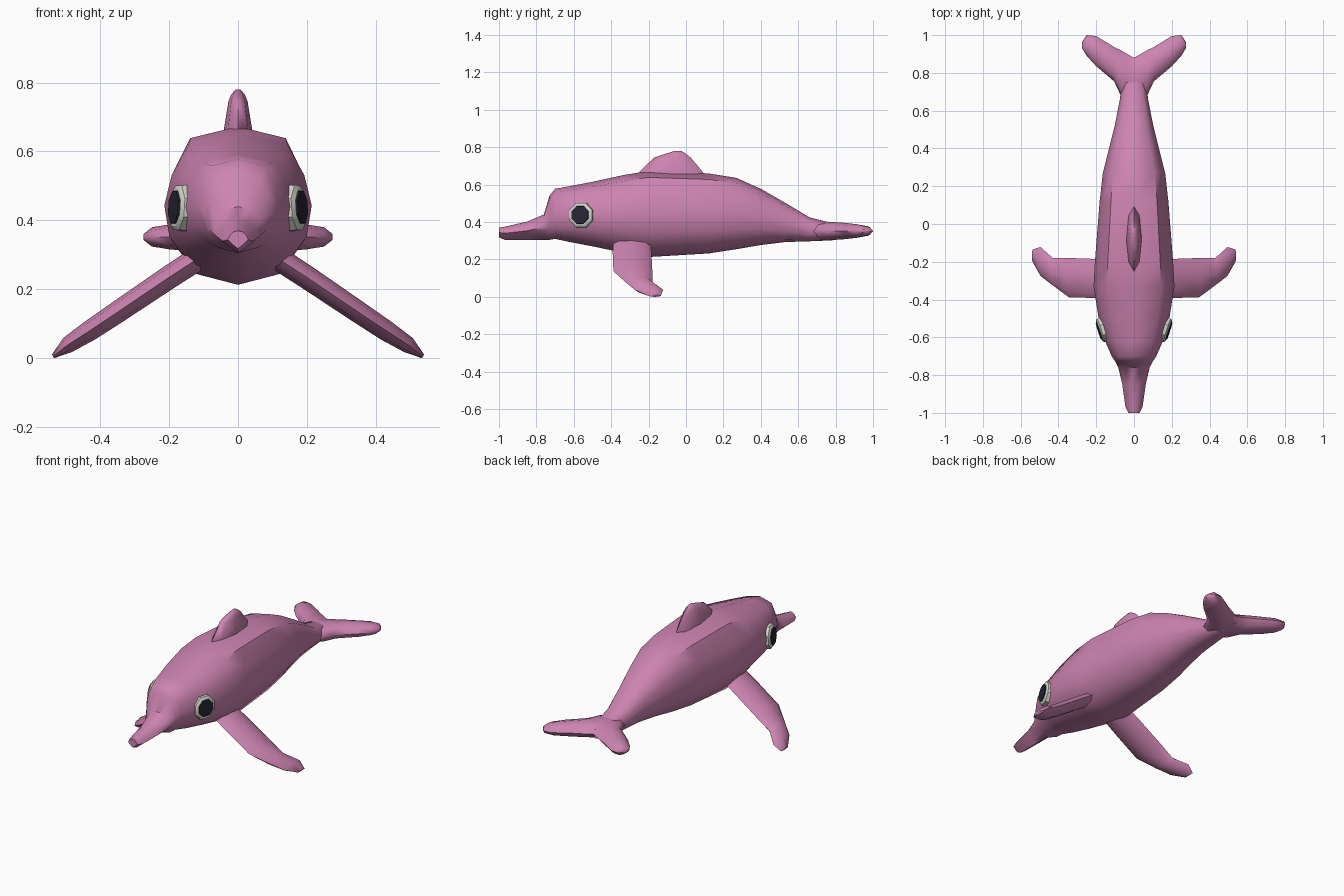
import bpy, bmesh, math
from mathutils import Vector, Matrix

if "Cube" in bpy.data.objects:
    bpy.data.objects.remove(bpy.data.objects["Cube"], do_unlink=True)


def material(name, rgb):
    m = bpy.data.materials.new(name)
    m.use_nodes = True
    m.diffuse_color = (*rgb, 1)
    m.node_tree.nodes["Principled BSDF"].inputs["Base Color"].default_value = (*rgb, 1)
    return m


pink = material("pink skin", (0.61, 0.23, 0.44))
white = material("eye white", (0.66, 0.66, 0.60))
dark = material("pupil dark", (0.018, 0.019, 0.032))


def loft(name, rings, mat, angle=50):
    """Skin a list of equal-length point rings and cap both ends."""
    bm = bmesh.new()
    loops = [[bm.verts.new(p) for p in r] for r in rings]
    n = len(loops[0])
    for a, b in zip(loops, loops[1:]):
        for i in range(n):
            j = (i + 1) % n
            bm.faces.new((a[i], a[j], b[j], b[i]))
    bm.faces.new(loops[0])
    bm.faces.new(loops[-1])
    bmesh.ops.recalc_face_normals(bm, faces=bm.faces)
    me = bpy.data.meshes.new(name)
    bm.to_mesh(me)
    bm.free()
    me.materials.append(mat)
    ob = bpy.data.objects.new(name, me)
    bpy.context.collection.objects.link(ob)
    bpy.ops.object.select_all(action="DESELECT")
    ob.select_set(True)
    bpy.context.view_layer.objects.active = ob
    bpy.ops.object.shade_smooth_by_angle(angle=math.radians(angle))
    return ob


def ring(center, a, b, n=8):
    """Ellipse with half axes a and b."""
    c, a, b = Vector(center), Vector(a), Vector(b)
    return [c + a * math.cos(t) + b * math.sin(t)
            for t in (2 * math.pi * i / n for i in range(n))]


# Half cross-sections, top to bottom: (width fraction, height fraction)
trunk = [(0, 1), (.67, .925), (.9, .71), (1, .5), (.93, .28), (.6, .07), (0, 0)]
beak = [(0, 1), (.45, .93), (.8, .72), (1, .5), (.75, .36), (.4, .18), (0, 0)]


def body_ring(y, z0, z1, w, prof):
    right = [(w * u, y, z0 + (z1 - z0) * v) for u, v in prof]
    return right + [(-x, yy, z) for x, yy, z in right[-2:0:-1]]


# Body with beak: y, bottom, top, half width
beak_stations = [(-1.0, .318, .37, .03), (-.97, .305, .375, .045),
                 (-.85, .305, .402, .062), (-.76, .305, .44, .083)]
trunk_stations = [(-.73, .305, .54, .098), (-.70, .31, .578, .118),
                  (-.62, .293, .592, .153), (-.5, .27, .615, .187),
                  (-.33, .235, .652, .214), (-.2, .213, .673, .207),
                  (.12, .232, .66, .182), (.27, .255, .636, .165),
                  (.4, .277, .577, .132), (.53, .293, .503, .1),
                  (.66, .297, .425, .075), (.78, .302, .395, .06),
                  (.86, .32, .375, .025)]
loft("body", [body_ring(*s, beak) for s in beak_stations]
     + [body_ring(*s, trunk) for s in trunk_stations], pink)

# Tail flukes: x, front y, back y, half thickness
fluke = [(0, .62, .88, .05), (.07, .68, .92, .047), (.105, .755, .937, .044),
         (.2, .835, .995, .036), (.25, .89, 1.0, .028), (.275, .93, .965, .008)]
both = [(-x, f, b, t) for x, f, b, t in fluke[:0:-1]] + fluke
loft("tail_flukes", [ring((x, (f + b) / 2, .352), (0, (b - f) / 2, 0), (0, 0, t))
                     for x, f, b, t in both], pink)

# Dorsal fin: z, front y, back y, half thickness
fin = [(.62, -.27, .11, .042), (.67, -.248, .088, .04),
       (.745, -.17, .025, .028), (.765, -.11, .0, .02), (.78, -.06, -.025, .007)]
loft("dorsal_fin", [ring((0, (f + b) / 2, z), (0, (b - f) / 2, 0), (t, 0, 0))
                    for z, f, b, t in fin], pink)

# Flippers: x, z, front y, back y, half thickness
flipper = [(.10, .30, -.39, -.19, .035), (.20, .235, -.392, -.185, .034),
           (.345, .137, -.388, -.18, .032), (.43, .08, -.325, -.18, .03),
           (.495, .038, -.275, -.122, .024), (.537, .005, -.2, -.135, .006)]

# Eye: outward axis and its in-plane directions
normal = Vector((.95, -.31, .06)).normalized()
along = Vector((0, 0, 1)).cross(normal).normalized()
up = normal.cross(along)
eye = Vector((.17, -.562, .437))


def disc(layers, s):
    """Flat round plate: layers are (offset along the axis, radius)."""
    flip = Matrix.Diagonal((s, 1, 1))
    return [[flip @ p for p in ring(eye + normal * d, along * r * math.cos(math.pi / 8)
             + up * r * math.sin(math.pi / 8), up * r * math.cos(math.pi / 8)
             - along * r * math.sin(math.pi / 8))] for d, r in layers]


for side, s in (("left", 1), ("right", -1)):
    loft(side + "_flipper", [ring((s * x, (f + b) / 2, z), (0, (b - f) / 2, 0),
                                  (s * .54 * t, 0, .84 * t))
                             for x, z, f, b, t in flipper], pink)
    loft(side + "_eye_white", disc([(-.02, .072), (.006, .07), (.014, .058)], s), white, 30)
    loft(side + "_pupil", disc([(.011, .052), (.019, .05)], s), dark, 30)
